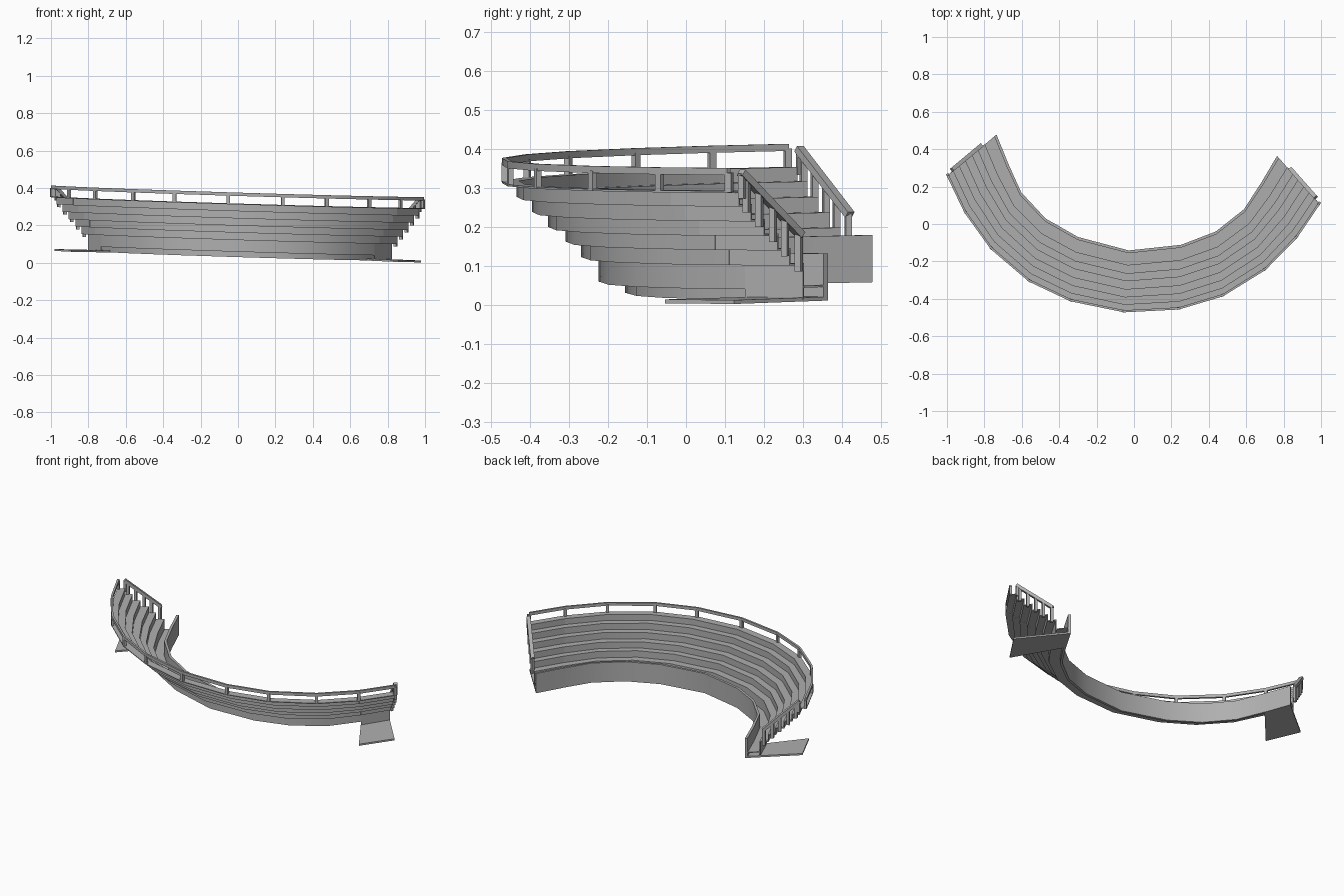
import bpy, bmesh, math
from mathutils import Vector, Matrix

if "Cube" in bpy.data.objects:
    bpy.data.objects.remove(bpy.data.objects["Cube"])

# Plan half-outlines of the inner and outer edge (mirrored in x)
INNER = [(0, -.143), (.276, -.092), (.456, -.007), (.597, .123), (.68, .275), (.752, .421)]
OUTER = [(0, -.475), (.29, -.438), (.52, -.35), (.737, -.192), (.892, -.008), (1.0, .18)]
mirror = lambda h: [(-x, y) for x, y in reversed(h[1:])] + h
INN, OUT = mirror(INNER), mirror(OUTER)
N = len(INN)

# Slight turn about z and slight slope of the whole stand
SLOPE = Matrix.Identity(4)
SLOPE[2][0], SLOPE[2][1] = -.0305, .01
PLACE = SLOPE @ Matrix.Rotation(math.radians(-4.35), 4, 'Z') @ Matrix.Translation((-.017, 0, 0))

# Dark grey
GREY = bpy.data.materials.new("dark_grey")
GREY.diffuse_color = (.43, .43, .43, 1)
GREY.use_nodes = True
GREY.node_tree.nodes["Principled BSDF"].inputs["Base Color"].default_value = GREY.diffuse_color


def pt(i, t, z):
    p = Vector(INN[i]).lerp(Vector(OUT[i]), t)
    return Vector((p.x, p.y, z))


def finish(name, bm, thick=0):
    bmesh.ops.recalc_face_normals(bm, faces=bm.faces)
    if thick:
        bmesh.ops.solidify(bm, geom=bm.faces[:], thickness=thick)
        bmesh.ops.recalc_face_normals(bm, faces=bm.faces)
    bm.transform(PLACE)
    me = bpy.data.meshes.new(name)
    bm.to_mesh(me)
    bm.free()
    me.materials.append(GREY)
    ob = bpy.data.objects.new(name, me)
    bpy.context.collection.objects.link(ob)
    bpy.context.view_layer.objects.active = ob
    bpy.ops.object.select_all(action='DESELECT')
    ob.select_set(True)
    bpy.ops.object.shade_smooth_by_angle(angle=math.radians(30))
    return ob


def sweep(name, profile, stations, closed=False, thick=0):
    """Sweep a (t, z) profile along the plan stations."""
    bm = bmesh.new()
    rows = [[bm.verts.new(pt(i, t, z)) for t, z in profile] for i in stations]
    n = len(profile)
    for a, b in zip(rows, rows[1:]):
        for k in range(n if closed else n - 1):
            j = (k + 1) % n
            bm.faces.new((a[k], a[j], b[j], b[k]))
    if closed:
        bm.faces.new(rows[0])
        bm.faces.new(rows[-1])
    return finish(name, bm, thick)


def bar(bm, p, q, w, h):
    """Rectangular bar from p to q."""
    d = q - p
    side = d.cross(Vector((0, 0, 1)))
    if side.length < 1e-4:
        side = Vector((p.y - .62, -p.x, 0))
    side.normalize()
    up = side.cross(d).normalized()
    ring = [side * w * a + up * h * b for a, b in ((-.5, -.5), (.5, -.5), (.5, .5), (-.5, .5))]
    A = [bm.verts.new(p + r) for r in ring]
    B = [bm.verts.new(q + r) for r in ring]
    bm.faces.new(A)
    bm.faces.new(B)
    for k in range(4):
        bm.faces.new((A[k], A[k - 1], B[k - 1], B[k]))


ALL = range(N)
ENDS = (("left", (0, 1)), ("right", (N - 1, N - 2)))

# Stepped seating shell: risers and treads, with a walkway in front
ts = [.235, .37, .49, .625, .75, .87, 1.0]
zs = [.129, .169, .207, .246, .285, .321]
steps = []
for k, z in enumerate(zs):
    steps += [(ts[k], z), (ts[k + 1], z)]
sweep("stepped_seating", [(.03, .066), (ts[0], .066)] + steps, range(1, N - 1), thick=.005)

# Inner parapet wall
sweep("inner_parapet", [(0, .032), (.045, .032), (.045, .152), (0, .152)], ALL, closed=True)

# End bays: separate flat steps with a lower panel, over a floor plate
for side, st in ENDS:
    sweep(side + "_end_steps", [(ts[0], .036)] + steps, st, thick=.005)
    sweep(side + "_end_walkway", [(.03, .066), (ts[0], .066)], st, thick=.005)
    sweep(side + "_end_floor", [(0, .031), (.93, .031), (.93, .041), (0, .041)], st, closed=True)

# Back guard rail with posts
sweep("back_rail", [(.965, .362), (1.0, .362), (1.0, .38), (.965, .38)], ALL, closed=True)
bm = bmesh.new()
for i in ALL:
    p = pt(i, .98, .318)
    bar(bm, p, p + Vector((0, 0, .05)), .018, .014)
finish("back_rail_posts", bm)

# Sloped stair rails at both ends, one post per step
for side, (i, j) in ENDS:
    out = (pt(i, .5, 0) - pt(j, .5, 0)).normalized() * .008
    bm = bmesh.new()
    top, low = pt(i, .885, .368) + out, pt(i, .295, .202) + out
    bar(bm, top, low, .022, .018)
    for k, z in enumerate(zs):
        t = min(ts[k] + .08, .875)
        zr = .202 + (t - .295) / .59 * .166
        foot = pt(i, t, z - .02) + out
        bar(bm, foot, Vector((foot.x, foot.y, zr)), .016, .016)
    finish(side + "_stair_rail", bm)
